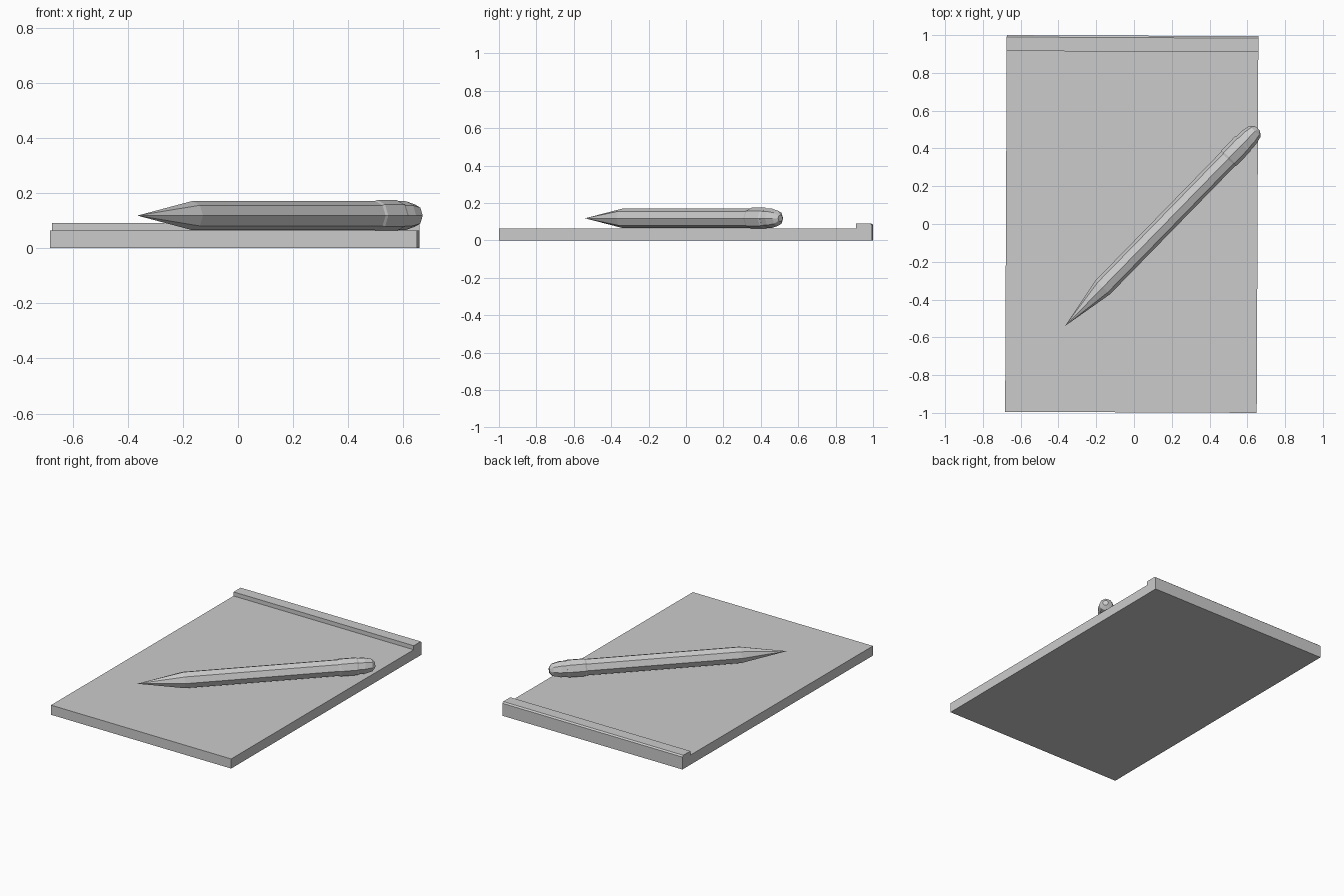
import bpy
import bmesh
from math import radians, cos, sin, tau, atan2
from mathutils import Matrix, Vector

cube = bpy.data.objects.get("Cube")
if cube:
    bpy.data.objects.remove(cube, do_unlink=True)

grey = bpy.data.materials.new("plain grey")
grey.use_nodes = True
colour = (0.6, 0.6, 0.6, 1)
grey.diffuse_color = colour
grey.node_tree.nodes["Principled BSDF"].inputs["Base Color"].default_value = colour


def make_object(name, bm, matrix):
    bmesh.ops.recalc_face_normals(bm, faces=bm.faces)
    mesh = bpy.data.meshes.new(name)
    bm.to_mesh(mesh)
    bm.free()
    mesh.materials.append(grey)
    obj = bpy.data.objects.new(name, mesh)
    obj.matrix_world = matrix
    bpy.context.collection.objects.link(obj)
    return obj


def extrude_profile(name, profile, width, matrix):
    """Extrude a (y, z) outline along x."""
    bm = bmesh.new()
    face = bm.faces.new([bm.verts.new((-width / 2, y, z)) for y, z in profile])
    result = bmesh.ops.extrude_face_region(bm, geom=[face])
    moved = [v for v in result["geom"] if isinstance(v, bmesh.types.BMVert)]
    bmesh.ops.translate(bm, verts=moved, vec=(width, 0, 0))
    return make_object(name, bm, matrix)


def lathe(name, rings, matrix, sides=8):
    """Faceted solid along x from (distance, radius) rings; radius 0 is a tip."""
    bm = bmesh.new()
    loops = []
    for x, r in rings:
        count = sides if r else 1
        loops.append([bm.verts.new((x, r * cos(tau * i / count), r * sin(tau * i / count)))
                      for i in range(count)])
    for a, b in zip(loops, loops[1:]):
        for i in range(sides):
            j = (i + 1) % sides
            if len(a) == 1:
                bm.faces.new((a[0], b[i], b[j]))
            else:
                bm.faces.new((a[i], b[i], b[j], a[j]))
    for end in (loops[0], loops[-1]):
        if len(end) > 1:
            bm.faces.new(end)
    return make_object(name, bm, matrix)


# Writing pad with the raised, chamfered binding along the back
pad_turn = Matrix.Translation((-0.012, 0, 0)) @ Matrix.Rotation(radians(-0.25), 4, "Z")
pad_profile = [(-0.997, 0), (0.997, 0), (0.997, 0.083), (0.987, 0.091),
               (0.913, 0.091), (0.913, 0.064), (-0.997, 0.064)]
extrude_profile("paper_pad", pad_profile, 1.332, pad_turn)

# Pencil lying diagonally across the pad
tip = Vector((-0.365, -0.54, 0.118))
pencil_turn = Matrix.Translation(tip) @ Matrix.Rotation(atan2(1.035, 1.01), 4, "Z")
lathe("pencil_body", [(0, 0), (0.286, 0.053), (1.245, 0.053)], pencil_turn)
lathe("pencil_ferrule", [(1.235, 0.053), (1.245, 0.057), (1.345, 0.057), (1.355, 0.053)], pencil_turn)
lathe("pencil_eraser", [(1.35, 0.053), (1.395, 0.052), (1.44, 0.041), (1.46, 0.018)], pencil_turn)
